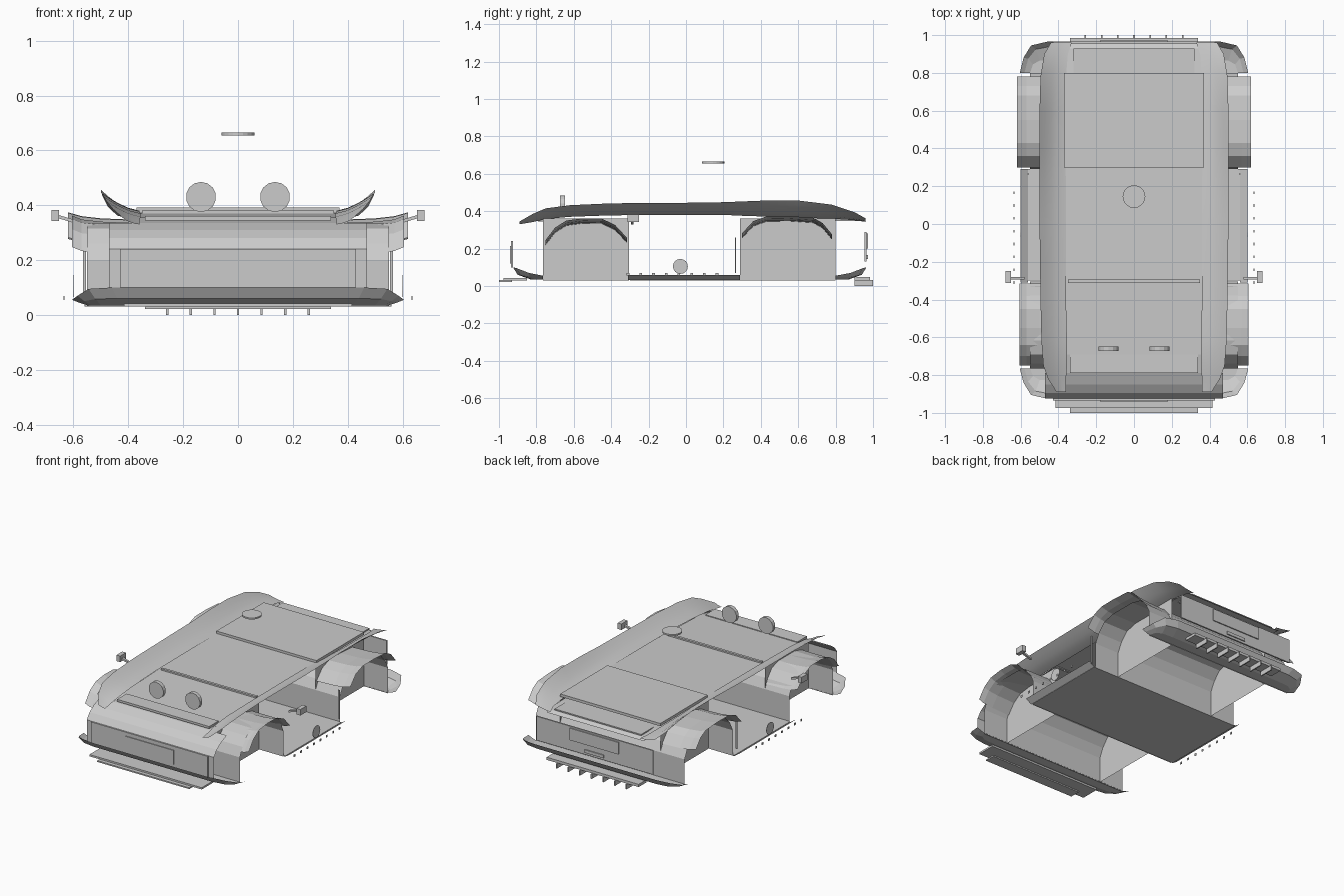
import bpy, bmesh, math
from mathutils import Matrix


def finish(name, bm):
    me = bpy.data.meshes.new(name)
    bm.to_mesh(me)
    bm.free()
    ob = bpy.data.objects.new(name, me)
    bpy.context.collection.objects.link(ob)
    return ob


def box(name, x0, x1, y0, y1, z0, z1):
    bm = bmesh.new()
    bmesh.ops.create_cube(bm, size=1)
    for v in bm.verts:
        v.co = ((x0 + x1) / 2 + v.co.x * (x1 - x0),
                (y0 + y1) / 2 + v.co.y * (y1 - y0),
                (z0 + z1) / 2 + v.co.z * (z1 - z0))
    return finish(name, bm)


def disc(name, loc, r, depth, axis, sides=14):
    bm = bmesh.new()
    rot = {'X': Matrix.Rotation(math.pi / 2, 4, 'Y'),
           'Y': Matrix.Rotation(math.pi / 2, 4, 'X'), 'Z': Matrix()}[axis]
    bmesh.ops.create_cone(bm, cap_ends=True, segments=sides, radius1=r, radius2=r,
                          depth=depth, matrix=Matrix.Translation(loc) @ rot)
    return finish(name, bm)


def loft(name, rows, flip=False):
    """Sheet through rows of points."""
    bm = bmesh.new()
    grid = [[bm.verts.new(p) for p in row] for row in rows]
    for a, b in zip(grid, grid[1:]):
        for i in range(len(a) - 1):
            q = (a[i], a[i + 1], b[i + 1], b[i])
            bm.faces.new(q[::-1] if flip else q)
    return finish(name, bm)


def extrude_x(name, profile, w):
    """Sheet of a (y, z) profile spanning -w..w."""
    return loft(name, [[(-w, y, z), (w, y, z)] for y, z in profile])


def mirror(ob):
    m = ob.modifiers.new("Mirror", 'MIRROR')
    m.use_axis[0] = True
    return ob


# floor and sills
box("floor_pan", -0.56, 0.56, -0.30, 0.29, 0.03, 0.036)
mirror(loft("side_sill", [[(0.56, y, 0.032), (0.60, y, 0.058)] for y in (-0.31, 0.29)]))

# wheel wells: arched tunnels with inner side walls
for tag, y0, y1 in (("front", -0.765, -0.305), ("rear", 0.29, 0.80)):
    d = y1 - y0
    half = [(0, 0.03), (0, 0.20), (0.06, 0.26), (0.16, 0.315), (0.32, 0.335)]
    prof = [(y0 + d * t, z) for t, z in half] + [(y1 - d * t, z) for t, z in half[::-1]]
    extrude_x(f"{tag}_wheel_well", prof, 0.55)
    mirror(loft(f"{tag}_well_side_wall",
                [[(0.37, y, z) for y in (y0, y1)] for z in (0.03, 0.36)], True))

# flared wheel arches
for tag, prof, w in (
        ("front", [(-0.75, 0.225), (-0.70, 0.29), (-0.64, 0.328), (-0.55, 0.34),
                   (-0.45, 0.338), (-0.38, 0.305), (-0.315, 0.235)], 0.605),
        ("rear", [(0.30, 0.26), (0.36, 0.325), (0.43, 0.35), (0.55, 0.352),
                  (0.68, 0.343), (0.73, 0.315), (0.78, 0.255)], 0.62)):
    mirror(loft(f"{tag}_wheel_arch",
                [[(0.37, y, z - 0.005), (0.50, y, z), (0.57, y, z + 0.008),
                  (w, y, z + 0.022)] for y, z in prof]))

# front and rear lower valances wrapping round the corners, with a pan behind
for tag, s, yo, yi, yw in (("front", -1, 0.925, 0.83, 0.765), ("rear", 1, 0.965, 0.87, 0.80)):
    outer = [(0.46, yo, 0.10), (0.545, yo - 0.02, 0.095), (0.585, yo - 0.085, 0.07), (0.605, yw, 0.055)]
    mid = [(0.44, yo - 0.025, 0.06), (0.52, yo - 0.04, 0.058), (0.56, yo - 0.09, 0.05), (0.58, yw, 0.045)]
    inner = [(0.42, yi, 0.035), (0.50, yi - 0.005, 0.035), (0.535, yi - 0.025, 0.035), (0.55, yw, 0.035)]
    back = [(x, yw - 0.001, 0.035) for x in (0.42, 0.50, 0.535, 0.55)]
    loft(f"{tag}_valance",
         [[(-x, s * y, z) for x, y, z in r[::-1]] + [(x, s * y, z) for x, y, z in r]
          for r in (outer, mid, inner, back)], s > 0)

# nose, bonnet, cabin deck and tail
extrude_x("nose", [(-0.925, 0.10), (-0.925, 0.24), (-0.895, 0.28), (-0.85, 0.31), (-0.79, 0.335)], 0.47)
extrude_x("bonnet", [(-0.79, 0.335), (-0.69, 0.355), (-0.31, 0.37)], 0.37)
extrude_x("cabin_deck", [(-0.31, 0.37), (0.30, 0.376)], 0.37)
extrude_x("tail", [(0.30, 0.352), (0.80, 0.352), (0.93, 0.342), (0.955, 0.33)], 0.36)
box("bonnet_lid", -0.34, 0.34, -0.79, -0.69, 0.345, 0.36)
box("cabin_front_lip", -0.35, 0.35, -0.312, -0.295, 0.365, 0.38)
box("engine_cover", -0.37, 0.37, 0.30, 0.80, 0.374, 0.392)
box("tail_lid", -0.32, 0.32, 0.80, 0.93, 0.347, 0.355)

# raised shoulder strips: y, inner x, inner z, outer x, outer z
stations = [(-0.89, 0.36, 0.330, 0.41, 0.345), (-0.82, 0.36, 0.342, 0.455, 0.385),
            (-0.75, 0.355, 0.358, 0.48, 0.415), (-0.62, 0.355, 0.370, 0.49, 0.432),
            (-0.40, 0.36, 0.378, 0.495, 0.442), (0.0, 0.36, 0.380, 0.50, 0.445),
            (0.20, 0.36, 0.380, 0.50, 0.448), (0.40, 0.365, 0.372, 0.50, 0.456),
            (0.60, 0.365, 0.365, 0.50, 0.457), (0.78, 0.36, 0.360, 0.495, 0.435),
            (0.90, 0.35, 0.352, 0.475, 0.395), (0.96, 0.33, 0.343, 0.44, 0.362)]
strip = mirror(loft("shoulder_strip", [
    [(xi + (xo - xi) * t, y, zi + (zo - zi) * t ** 1.5) for t in (0, 0.3, 0.55, 0.8, 1)]
    for y, xi, zi, xo, zo in stations], True))
for p in strip.data.polygons:
    p.use_smooth = True

# front panel, plate and splitter
box("front_panel", -0.43, 0.43, -0.935, -0.925, 0.10, 0.24)
box("front_plate", -0.18, 0.18, -0.94, -0.935, 0.12, 0.215)
box("splitter_upper", -0.415, 0.415, -0.975, -0.85, 0.03, 0.042)
box("splitter_lower", -0.34, 0.34, -1.0, -0.93, 0.022, 0.031)

# rear panel, plate, latch and diffuser
box("rear_panel", -0.43, 0.43, 0.955, 0.965, 0.13, 0.29)
box("rear_plate", -0.18, 0.18, 0.965, 0.972, 0.20, 0.28)
box("rear_latch", -0.07, 0.07, 0.965, 0.972, 0.145, 0.165)
box("diffuser", -0.34, 0.34, 0.90, 0.985, 0.03, 0.048)
for i in range(7):
    x = (i - 3) * 0.086
    box("diffuser_fin", x - 0.004, x + 0.004, 0.90, 1.0, 0.0, 0.032)

# lamps on the bonnet and roof disc
for x in (-0.135, 0.135):
    disc("spot_lamp", (x, -0.66, 0.43), 0.055, 0.025, 'Y')
disc("roof_disc", (0, 0.145, 0.66), 0.06, 0.01, 'Z', 20)

# side discs, mirrors, sill studs and side strips
mirror(disc("side_disc", (0.60, -0.03, 0.105), 0.04, 0.002, 'X', 16))
mirror(box("mirror_head", 0.652, 0.68, -0.312, -0.25, 0.342, 0.382))
arm = mirror(loft("mirror_arm", [[(x, y, z + 0.33 + (x - 0.58) * 0.3) for y, z in
             ((-0.295, 0), (-0.28, 0), (-0.28, 0.012), (-0.295, 0.012), (-0.295, 0))]
             for x in (0.58, 0.655)]))
for i in range(8):
    y = -0.31 + i * 0.068
    mirror(box("sill_stud", 0.633, 0.637, y - 0.007, y + 0.007, 0.055, 0.069))
mirror(box("side_strip", 0.555, 0.565, 0.262, 0.268, 0.07, 0.26))
